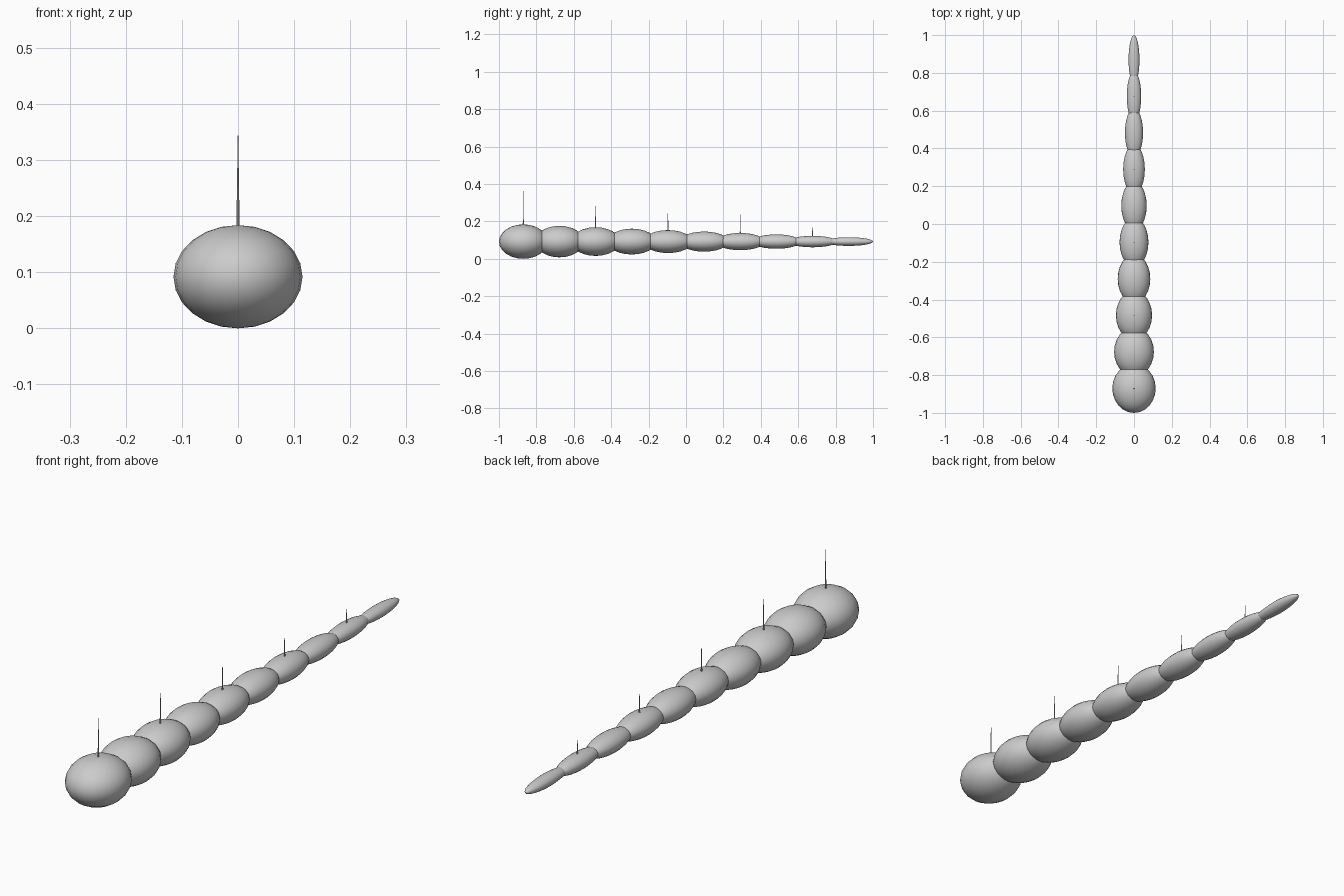
import bpy

if "Cube" in bpy.data.objects:
    bpy.data.objects.remove(bpy.data.objects["Cube"])

COUNT = 10
MID_Z = 0.092

grey = bpy.data.materials.new("plain grey")
grey.diffuse_color = (0.6, 0.6, 0.6, 1)
grey.use_nodes = True
grey.node_tree.nodes["Principled BSDF"].inputs["Base Color"].default_value = grey.diffuse_color


def finish(name):
    obj = bpy.context.object
    obj.name = name
    obj.data.materials.append(grey)
    bpy.ops.object.shade_smooth_by_angle()
    return obj


for i in range(COUNT):
    t = i / (COUNT - 1)
    y = -0.87 + 1.74 * t
    radius = 0.115 * (1 - 0.75 * t)

    # tapering body segment, slightly flattened
    bpy.ops.mesh.primitive_uv_sphere_add(segments=24, ring_count=12, radius=1, location=(0, y, MID_Z))
    segment = finish(f"body_segment_{i + 1}")
    segment.scale = (radius, 0.13, radius * 0.8)

    # thin upright spine on every second segment
    if i % 2 == 0:
        base = MID_Z + radius * 0.8 - 0.005
        tip = 0.372 - 0.0224 * i
        bpy.ops.mesh.primitive_cone_add(vertices=8, radius1=0.003, radius2=0, depth=tip - base,
                                        location=(0, y, (base + tip) / 2))
        finish(f"back_spine_{i // 2 + 1}")
